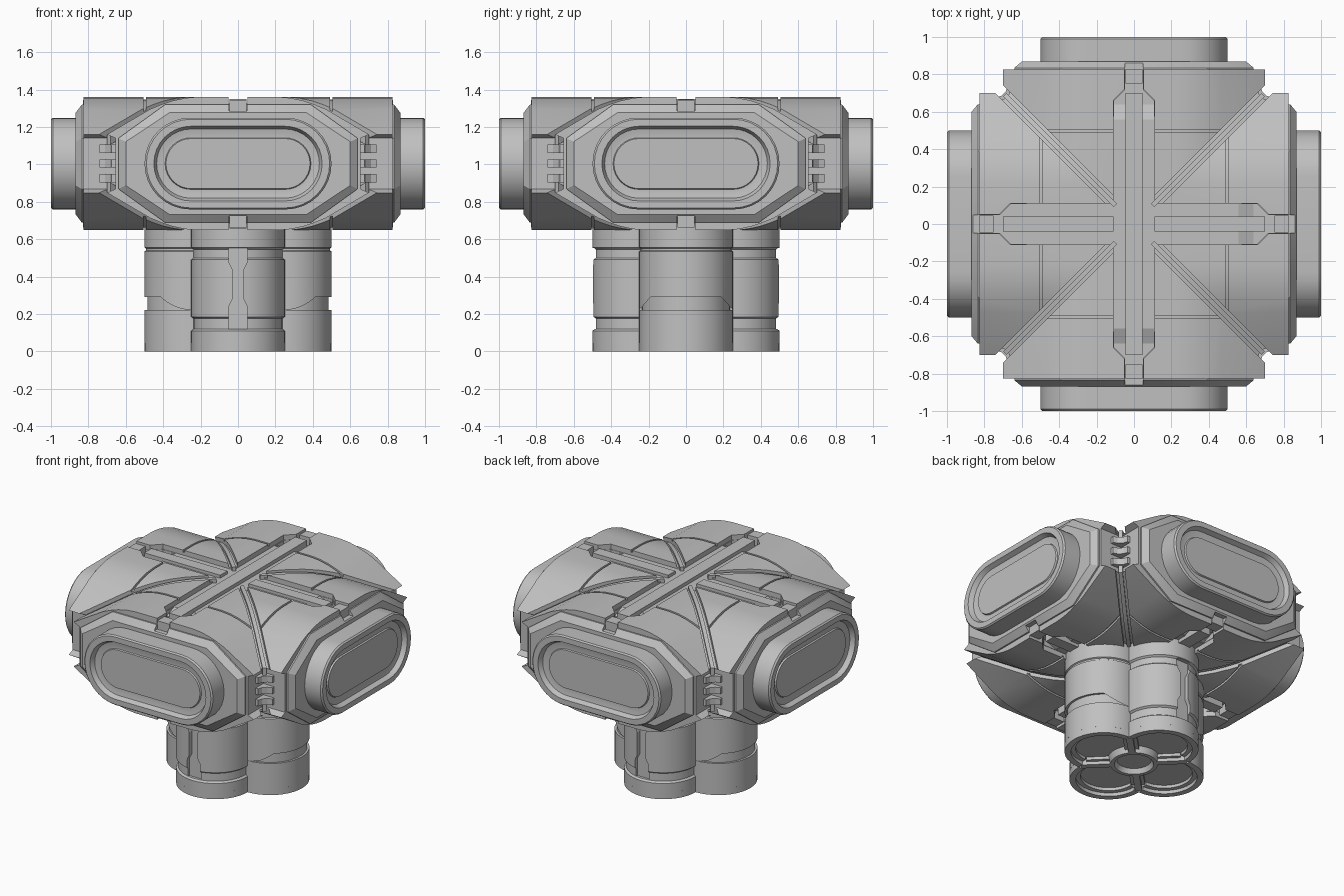
import bpy, bmesh, math
from mathutils import Matrix, Vector

if "Cube" in bpy.data.objects:
    bpy.data.objects.remove(bpy.data.objects["Cube"])

MID = 1.004  # mid height of the hub
I = Matrix.Identity(4)
SIDE = Matrix(((1, 0, 0, 0), (0, 0, 1, 0), (0, 1, 0, 0), (0, 0, 0, 1)))  # profile upright, extrude in y
FLIP = Matrix.Translation((0, 0, 2 * MID)) @ Matrix.Diagonal((1, 1, -1, 1))

grey = bpy.data.materials.new("hull grey")
grey.diffuse_color = (0.53, 0.53, 0.53, 1)
grey.use_nodes = True
grey.node_tree.nodes["Principled BSDF"].inputs["Base Color"].default_value = grey.diffuse_color


def rz(deg):
    return Matrix.Rotation(math.radians(deg), 4, 'Z')


def loft(name, rings, m=I):
    """Closed solid through rings that have equal point counts."""
    bm = bmesh.new()
    loops = [[bm.verts.new(m @ Vector(p)) for p in r] for r in rings]
    n = len(loops[0])
    for a, b in zip(loops, loops[1:]):
        for i in range(n):
            j = (i + 1) % n
            bm.faces.new((a[i], a[j], b[j], b[i]))
    bm.faces.new(loops[0])
    bm.faces.new(loops[-1])
    bmesh.ops.recalc_face_normals(bm, faces=bm.faces)
    me = bpy.data.meshes.new(name)
    bm.to_mesh(me)
    bm.free()
    me.materials.append(grey)
    ob = bpy.data.objects.new(name, me)
    bpy.context.collection.objects.link(ob)
    return ob


def prism(name, pts, lo, hi, m=I):
    return loft(name, [[(x, y, h) for x, y in pts] for h in (lo, hi)], m)


def box(name, x0, x1, y0, y1, z0, z1, m=I):
    return prism(name, [(x0, y0), (x1, y0), (x1, y1), (x0, y1)], z0, z1, m)


def boolean(ob, other, op='DIFFERENCE'):
    mod = ob.modifiers.new("bool", 'BOOLEAN')
    mod.operation, mod.solver, mod.object = op, 'EXACT', other
    bpy.context.view_layer.update()
    dg = bpy.context.evaluated_depsgraph_get()
    me = bpy.data.meshes.new_from_object(ob.evaluated_get(dg))
    ob.modifiers.clear()
    ob.data = me
    bpy.data.objects.remove(other)


def mirrored(pts):
    return pts + [(-x, y) for x, y in reversed(pts)]


def stadium(hw, hh, d):
    pts = []
    for i in range(34):
        a = -math.pi / 2 + math.pi * (i % 17) / 16 + (math.pi if i > 16 else 0)
        off = (hw - hh) * (1 if i < 17 else -1)
        pts.append((off + hh * math.cos(a), MID + hh * math.sin(a), d))
    return pts


def octagon(hw, hh, d):
    half = [(hw * .61, -hh), (hw, -hh * .43), (hw, hh * .43), (hw * .61, hh)]
    return [(x, MID + z, d) for x, z in mirrored(half)]


# Hub: two crossing arms with rounded shoulders and a lip over the side walls
SHOULDER = [(.22, 1.36), (.285, 1.354), (.35, 1.34), (.41, 1.32), (.47, 1.295), (.70, 1.16)]
upper = SHOULDER + [(.655, 1.14)]
half = upper + [(x, 2 * MID - z) for x, z in reversed(upper)]
hub = prism("hub", mirrored(half), -.825, .825, SIDE)
boolean(hub, prism("arm", mirrored(half), -.825, .825, rz(90) @ SIDE), 'UNION')

# Octagonal end collars with a bevelled edge
for k in range(4):
    rings = [octagon(.64, .315, .74), octagon(.64, .315, .835), octagon(.60, .272, .868)]
    boolean(hub, loft("collar", rings, rz(90 * k) @ SIDE), 'UNION')

# Grooves on the top and underside: cross channel, end pits, diagonals, panel seams
arm = [(.11, -.11), (.66, -.11), (.72, -.05), (.9, -.05), (.9, .05), (.72, .05), (.66, .11)]
pit = [(.56, -.107), (.658, -.107), (.718, -.048), (.9, -.048),
       (.9, .048), (.718, .048), (.658, .107), (.56, .107)]
cross = [tuple((rz(90 * k) @ Vector((x, y, 0))).xy) for k in range(4) for x, y in arm]
R2 = math.sqrt(2)
path = [(.1, 1.36)] + SHOULDER[:-1]


def under(pts, depth, scale):
    cut = [(s * scale, z - depth) for s, z in pts]
    return cut + [(cut[-1][0], 1.5), (cut[0][0], 1.5)]


for face in (I, FLIP):
    boolean(hub, prism("channel_cutter", cross, 1.325, 1.5, face))
    for k in range(4):
        m = face @ rz(90 * k)
        boolean(hub, prism("pit_cutter", pit, 1.285, 1.5, m))
        diag = under(path + [(.73, 1.142)], .024, R2)
        boolean(hub, prism("diagonal_cutter", diag, -.03, .03, m @ rz(45) @ SIDE))
        for s in (1, -1):
            seam = [(x * s, z) for x, z in under(path, .015, 1)]
            boolean(hub, prism("seam_cutter", seam, .492, .506, m @ SIDE))

# Bars, ribs and tabs lying in the grooves
for side, face in (("top", I), ("bottom", FLIP)):
    box(side + "_long_bar", -.045, .045, -.70, .70, 1.28, 1.35, face)
    for k in range(4):
        m = face @ rz(90 * k)
        if k % 2 == 0:
            box(side + "_short_bar", .11, .70, -.04, .04, 1.28, 1.346, m)
        box(side + "_tab", .75, .828, -.046, .046, 1.27, 1.345, m)
        for s in (1, -1):  # sloping blocks in the end pits
            ramp = [(.555, 1.27), (.555, 1.325), (.64, 1.29), (.64, 1.27)]
            prism(side + "_ramp", ramp, s * .04, s * .106, m @ SIDE)
        run = path + [(.69, 1.166)]
        rib = [(s * R2, z - .008) for s, z in run] + [(s * R2, z - .06) for s, z in reversed(run)]
        prism(side + "_diagonal_rib", rib, -.013, .013, m @ rz(45) @ SIDE)

# Port sleeves with a recessed panel, and vent fins in the hub corners
for k in range(4):
    m = rz(90 * k)
    loft("port_sleeve", [stadium(.5, .245, .85), stadium(.5, .245, .99), stadium(.49, .237, 1.0),
                         stadium(.45, .20, 1.0), stadium(.435, .185, .968), stadium(.405, .155, .962),
                         stadium(.39, .138, .962), stadium(.385, .134, .972)], m @ SIDE)
    for z in (.925, 1.004, 1.083):
        prism("vent_fin", [(.6, .6), (.74, .6), (.74, .675), (.71, .685), (.685, .71),
                           (.675, .74), (.6, .74)], z - .022, z + .022, m)

# Stem: four overlapping lobes, with band grooves that differ by axis
SIDE_LOBE = [(.045, .25), (.535, .25), (.54, .242), (.55, .242), (.555, .25), (.75, .25)]
FRONT_LOBE = [(.045, .25), (.11, .25), (.12, .237), (.175, .237), (.185, .25),
              (.49, .25), (.5, .238), (.545, .238), (.555, .25), (.75, .25)]
SLOT = mirrored([(.05, .12), (.05, .24), (.03, .28), (.03, .44), (.05, .48), (.05, .552)])
BAND = [(-.25, .222), (.25, .222), (.19, .29), (-.19, .29)]


def circle(r, z, n=48, cx=.25):
    return [(cx + r * math.cos(2 * math.pi * i / n), r * math.sin(2 * math.pi * i / n), z) for i in range(n)]


for k in range(4):
    m = rz(90 * k)
    lobe = loft("stem_lobe", [circle(r, z) for z, r in (FRONT_LOBE if k % 2 else SIDE_LOBE)], m)
    if k % 2:
        boolean(lobe, prism("slot_cutter", SLOT, .468, .56, rz(90 * k - 90) @ SIDE))
    else:  # tapered band with a core behind it
        boolean(lobe, prism("band_cutter", BAND, .24, .6, rz(90 * k - 90) @ SIDE))
        loft("band_core", [circle(.235, .19), circle(.235, .32)], m)
    # Raised stepped rim and dividing ribs under the stem
    arc = [math.pi * (i / 20 - .5) for i in range(21)]
    for name, r0, r1, z in (("stem_rim", .25, .21, 0), ("stem_inner_rim", .21, .18, .024)):
        rim = [(.25 + r0 * math.cos(a), r0 * math.sin(a)) for a in arc]
        rim += [(.25 + r1 * math.cos(a), r1 * math.sin(a)) for a in reversed(arc)]
        prism(name, rim, z, .045, m)
    box("stem_divider", .14, .335, -.022, .022, .002, .045, m @ rz(45))
    box("stem_divider_step", .14, .30, -.045, .045, .024, .045, m @ rz(45))

loft("stem_centre_ring", [circle(r, z, cx=0) for r, z in
                          ((.165, .045), (.15, .002), (.125, .002), (.11, .035))])

# Smooth the curved faces, keep hard edges
for ob in bpy.context.scene.objects:
    ob.select_set(True)
    bpy.context.view_layer.objects.active = ob
bpy.ops.object.shade_smooth_by_angle(angle=math.radians(25))
